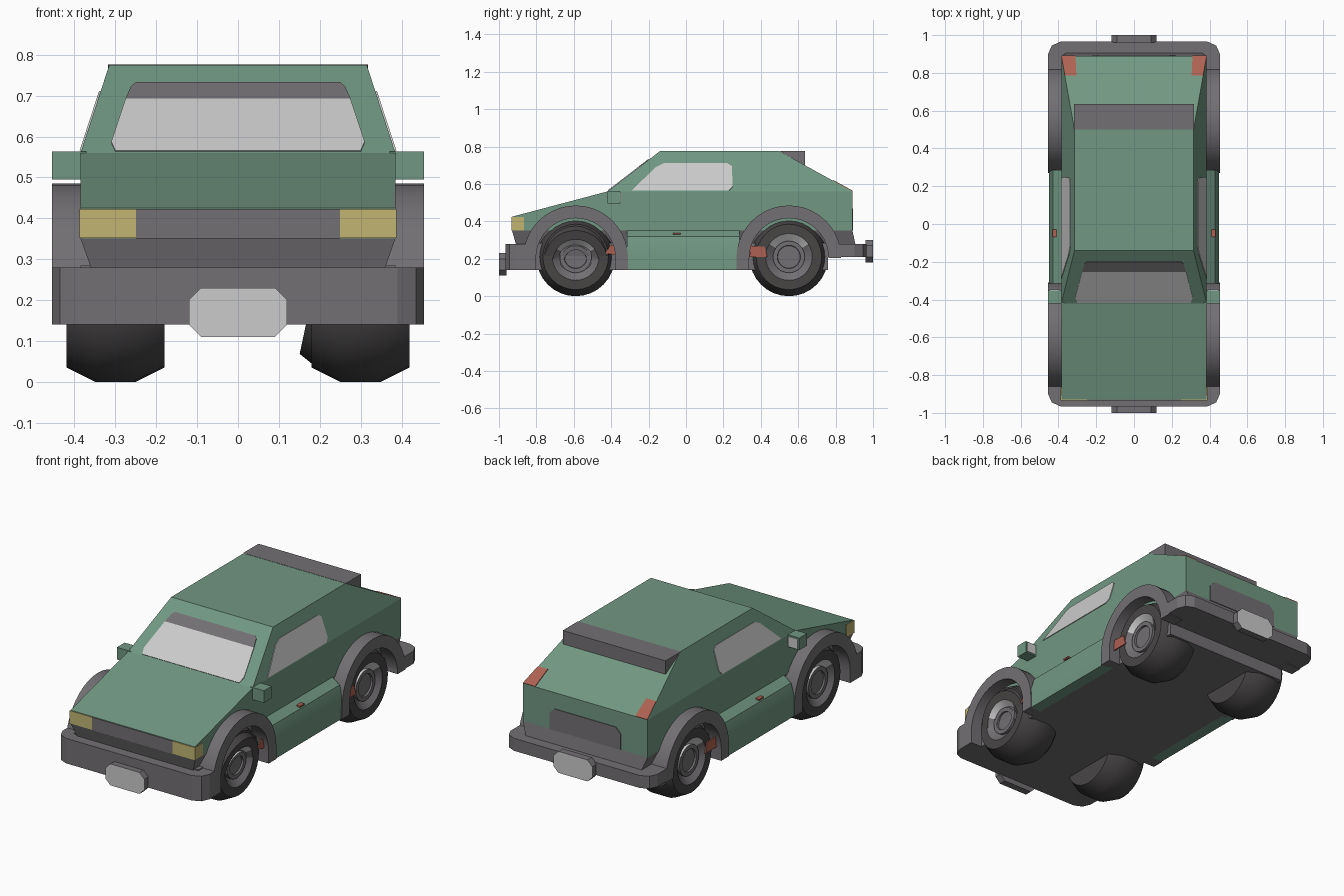
import bpy, bmesh, math
from mathutils import Vector, Matrix
from mathutils.geometry import normal

if "Cube" in bpy.data.objects:
    bpy.data.objects.remove(bpy.data.objects["Cube"])


def material(name, r, g, b):
    m = bpy.data.materials.new(name)
    m.use_nodes = True
    m.diffuse_color = (r, g, b, 1)
    m.node_tree.nodes["Principled BSDF"].inputs["Base Color"].default_value = (r, g, b, 1)
    return m


GREEN = material("body_green", .165, .31, .225)
GREY = material("trim_grey", .17, .16, .17)
TYRE = material("tyre_dark", .065, .06, .06)
GLASS = material("pale_grey", .60, .60, .60)
AMBER = material("lamp_amber", .54, .46, .17)
RED = material("lamp_red", .42, .12, .085)


def finish(name, bm, mats, smooth=False):
    bmesh.ops.recalc_face_normals(bm, faces=bm.faces)
    me = bpy.data.meshes.new(name)
    bm.to_mesh(me)
    bm.free()
    for m in mats:
        me.materials.append(m)
    if smooth:
        me.shade_smooth()
        me.set_sharp_from_angle(angle=math.radians(35))
    ob = bpy.data.objects.new(name, me)
    bpy.context.collection.objects.link(ob)
    return ob


def loft(name, loop_a, loop_b, mat, smooth=False):
    """Closed solid between two matching outlines."""
    bm = bmesh.new()
    a = [bm.verts.new(p) for p in loop_a]
    b = [bm.verts.new(p) for p in loop_b]
    bm.faces.new(a)
    bm.faces.new(b)
    for i in range(len(a)):
        j = (i + 1) % len(a)
        bm.faces.new((a[i], a[j], b[j], b[i]))
    return finish(name, bm, [mat], smooth)


def prism(name, pts, axis, lo, hi, mat, smooth=False):
    """Extrude a 2D outline along the given axis."""
    def put(p, d):
        q = list(p)
        q.insert(axis, d)
        return q
    return loft(name, [put(p, lo) for p in pts], [put(p, hi) for p in pts], mat, smooth)


def box(name, x, y, z, mat):
    rect = [(x[0], y[0]), (x[1], y[0]), (x[1], y[1]), (x[0], y[1])]
    return prism(name, rect, 2, z[0], z[1], mat)


def plate(name, pts, mat):
    """Thin panel lying on a flat surface, facing away from the car centre."""
    pts = [Vector(p) for p in pts]
    n = normal(pts[:4])
    if n.dot(pts[0] - Vector((0, 0, .3))) < 0:
        n = -n
    return loft(name, [p - n * .003 for p in pts], [p + n * .004 for p in pts], mat)


def rect(w, y0, y1, z):
    return [(-w, y0, z), (w, y0, z), (w, y1, z), (-w, y1, z)]


def cabin_x(z):
    return .385 - (z - .56) * .07 / .215


def screen_y(z):
    return -.42 + (z - .56) * .28 / .215


def hatch_z(y):
    return .56 + (.89 - y) * .215 / .39


# Main body, cabin and tapered underbody
prism("lower_body", [(-.93, .35), (-.93, .425), (-.42, .56), (.89, .56), (.89, .35)],
      0, -.385, .385, GREEN)
loft("cabin", rect(.385, -.42, .89, .56), rect(.315, -.14, .50, .775), GREEN)
loft("underbody", rect(.36, -.91, .905, .28), rect(.385, -.93, .89, .35), GREY)
box("chassis", (-.385, .385), (-.90, .76), (.14, .285), GREY)
prism("roof_spoiler", [(.50, .776), (.635, .776), (.635, .70)], 0, -.318, .318, GREY)

# Bumpers with chamfered corners and number plates
for end, sy, inner, z0, pz in (("front", -1, .81, .14, .17), ("rear", 1, .76, .21, .24)):
    half = [(.455, inner), (.455, .90), (.435, .945), (.39, .965)]
    outline = half + [(-x, y) for x, y in reversed(half)]
    prism(end + "_bumper", [(x, sy * y) for x, y in outline], 2, z0, .28, GREY)
    corner = [(.12, .03), (.09, .06), (-.09, .06), (-.12, .03)]
    octagon = [(x, pz + z) for x, z in corner] + [(-x, pz - z) for x, z in corner]
    ob = prism(end + "_plate", octagon, 1, sy * .96, sy, GREY)
    ob.data.materials.append(GLASS)
    for f in ob.data.polygons:
        f.material_index = int(f.normal.y * sy > .9)

# Grille and rear panel
box("grille", (-.25, .25), (-.934, -.925), (.35, .423), GREY)
panel = [(.22, .35), (.22, .44), (.19, .47)]
plate("rear_panel", [(x, .89, z) for x, z in panel] + [(-x, .89, z) for x, z in reversed(panel)], GREY)

# Windscreen with tinted band
glass = [(.30, .563), (.31, .585), (.275, .69)]
band = [(.275, .69), (.262, .72), (.25, .73)]
for name, shape, mat in (("windscreen", glass, GLASS), ("windscreen_band", band, GREY)):
    pts = [(x, screen_y(z), z) for x, z in shape]
    plate(name, pts + [(-x, y, z) for x, y, z in reversed(pts)], mat)


def fender(name, s, cy, rear):
    """Wheel arch band with legs running down to the sill."""
    arc = [math.pi * i / 20 for i in range(21)]
    def ring(r):
        return [(cy - r * math.cos(t), .205 + r * math.sin(t)) for t in arc]
    foot = .205 if rear else .14
    outer, inner = ring(.28), ring(.212)
    pts = [(cy - .28, .14)] + outer
    if not rear:
        pts.append((cy + .28, foot))
        pts.append((cy + .212, foot))
    pts += inner[::-1] + [(cy - .212, .14)]
    prism(name, pts, 0, s * .36, s * .455, GREY, True)


def wheel(name, s, cy, size=1.0, tilt=0.0):
    """Lathe a tyre, rim and hub around the axle."""
    profile = [(-.12, 0), (-.12, .175), (-.05, .21), (.05, .21), (.12, .175), (.12, .125),
               (.09, .085), (.105, .085), (.105, .062), (.095, .06), (.095, 0)]
    bm = bmesh.new()
    vs = [bm.verts.new((s * x, 0, r)) for x, r in profile]
    es = [bm.edges.new(p) for p in zip(vs, vs[1:])]
    bmesh.ops.spin(bm, geom=vs + es, cent=(0, 0, 0), axis=(1, 0, 0),
                   angle=math.tau, steps=32, use_duplicate=False)
    bmesh.ops.remove_doubles(bm, verts=bm.verts, dist=.0005)
    # Tyre outside, grey rim inside, pale arc across the top of the rim
    for f in bm.faces:
        c = f.calc_center_median()
        r = math.hypot(c.y, c.z)
        if s * c.x > .08 and r < .122:
            f.material_index = 2 if r > .08 and c.z > .55 * r else 1
    bm.transform(Matrix.Translation((s * .30, cy, .21)) @ Matrix.Rotation(tilt, 4, "Y")
                 @ Matrix.Scale(size, 4))
    finish(name, bm, [TYRE, GREY, GLASS], True)


# Parts repeated on both sides
for side, s in (("left", 1), ("right", -1)):
    fender(side + "_front_fender", s, -.59, False)
    fender(side + "_rear_fender", s, .55, True)
    wheel(side + "_front_wheel", s, -.59)
    wheel(side + "_rear_wheel", s, .55)

    sill = [(.36, .14), (.45, .14), (.45, .25), (.43, .32), (.385, .352), (.36, .352)]
    loft(side + "_sill", [(s * x, -.315, z) for x, z in sill],
         [(s * x, .285, z) for x, z in sill], GREEN, True)
    box(side + "_door_catch", (s * .41, s * .432), (-.07, -.03), (.329, .337), RED)

    window = [(-.29, .565), (-.16, .69), (-.12, .71), (.22, .71), (.245, .695), (.25, .585), (.23, .565)]
    plate(side + "_window", [(s * cabin_x(z), y, z) for y, z in window], GLASS)

    box(side + "_headlight", (s * .25, s * .388), (-.934, -.865), (.352, .423), AMBER)
    lamp = [(.385, .89), (.31, .89), (.305, .785), (.366, .785)]
    plate(side + "_tail_light", [(s * x, y, hatch_z(y)) for x, y in lamp], RED)

    front_mark = [(-.43, .23), (-.405, .275), (-.38, .275), (-.38, .22)]
    rear_mark = [(.34, .21), (.345, .27), (.42, .265), (.435, .21)]
    for end, mark in (("front", front_mark), ("rear", rear_mark)):
        plate(f"{side}_{end}_marker", [(s * .422, y, z) for y, z in mark], RED)

    # Wing mirror with pale glass facing back
    box(side + "_mirror", (s * .37, s * .455), (-.42, -.352), (.495, .563), GREEN)
    box(side + "_mirror_glass", (s * .392, s * .448), (-.354, -.348), (.502, .556), GLASS)

# Leaning wheel nested in the left front one
wheel("left_front_leaning_wheel", 1, -.59, .97, math.radians(12))
